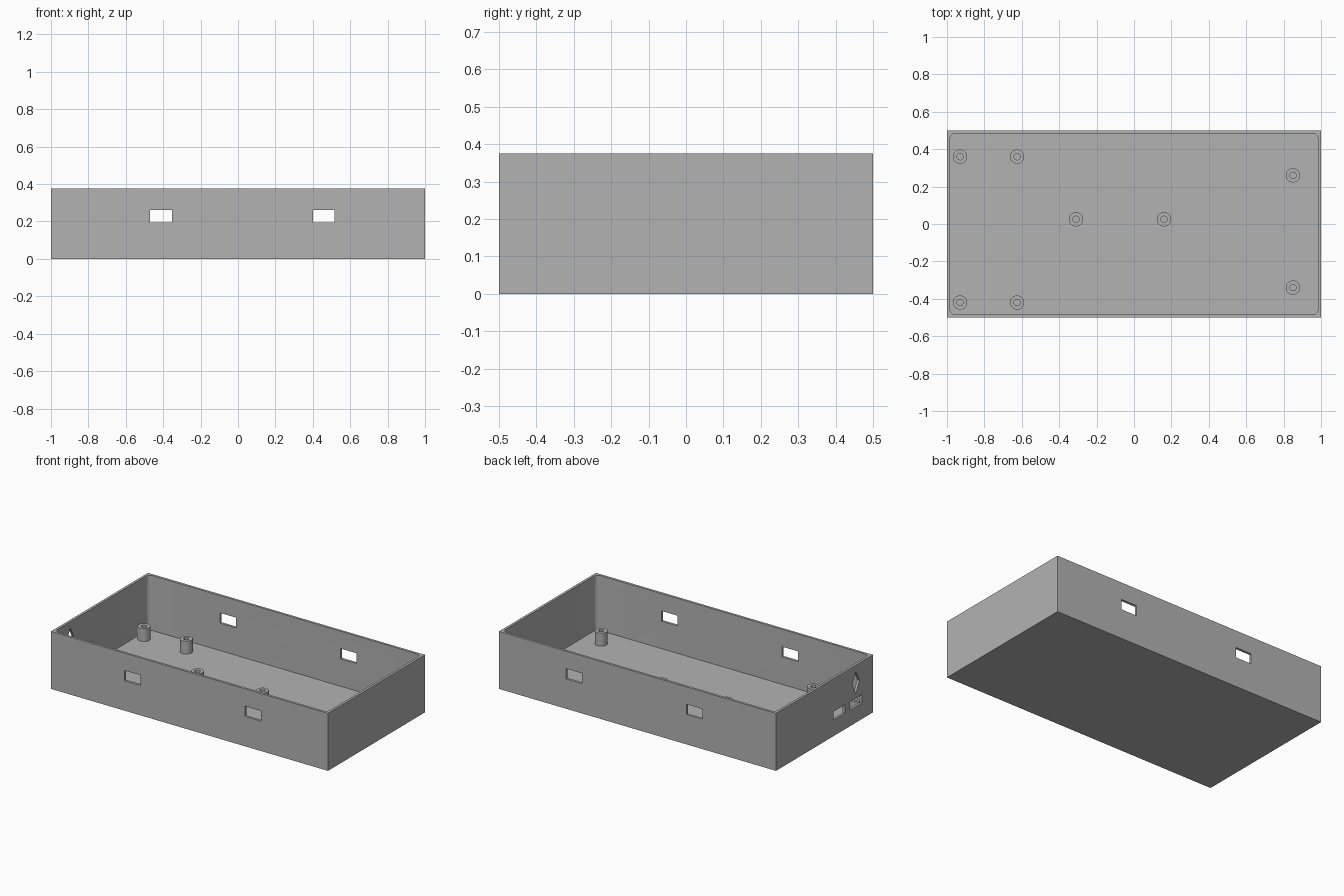
import bpy, bmesh, math
from mathutils import Matrix, Vector

if "Cube" in bpy.data.objects:
    bpy.data.objects.remove(bpy.data.objects["Cube"])

LENGTH, WIDTH, HEIGHT, WALL = 2.0, 1.0, 0.375, 0.016

grey = bpy.data.materials.new("plain grey")
grey.use_nodes = True
grey.diffuse_color = (0.45, 0.45, 0.45, 1)
grey.node_tree.nodes["Principled BSDF"].inputs["Base Color"].default_value = grey.diffuse_color


def finish(bm, name):
    bmesh.ops.recalc_face_normals(bm, faces=bm.faces)
    mesh = bpy.data.meshes.new(name)
    bm.to_mesh(mesh)
    bm.free()
    mesh.materials.append(grey)
    obj = bpy.data.objects.new(name, mesh)
    bpy.context.collection.objects.link(obj)
    return obj


def box(name, low, high, corner=0):
    """Box between two corners, with optional rounded upright edges."""
    low, high = Vector(low), Vector(high)
    bm = bmesh.new()
    bmesh.ops.create_cube(bm, size=1, matrix=Matrix.Translation((low + high) / 2)
                          @ Matrix.Diagonal((high - low).to_4d()))
    if corner:
        upright = [e for e in bm.edges
                   if abs(e.verts[0].co.z - e.verts[1].co.z) > 0.01]
        bmesh.ops.bevel(bm, geom=upright, offset=corner, segments=6,
                        profile=0.5, affect='EDGES')
    return finish(bm, name)


def cut(target, cutter):
    mod = target.modifiers.new("cut", 'BOOLEAN')
    mod.operation, mod.solver, mod.object = 'DIFFERENCE', 'EXACT', cutter
    bpy.context.view_layer.objects.active = target
    bpy.ops.object.modifier_apply(modifier=mod.name)
    bpy.data.objects.remove(cutter)


def smooth(obj):
    bpy.ops.object.select_all(action='DESELECT')
    obj.select_set(True)
    bpy.context.view_layer.objects.active = obj
    bpy.ops.object.shade_smooth_by_angle(angle=math.radians(30))


# Open tray with rounded inner corners
X, Y = LENGTH / 2, WIDTH / 2
tray = box("tray", (-X, -Y, 0), (X, Y, HEIGHT))
cut(tray, box("cavity", (WALL - X, WALL - Y, WALL), (X - WALL, Y - WALL, HEIGHT + 0.1), 0.03))

# Matching windows through the two long walls
for left in (-0.47, 0.4):
    cut(tray, box("window", (left, -Y - 0.1, 0.195), (left + 0.116, Y + 0.1, 0.262)))

# Two ports in the end wall
for y0, y1 in ((-0.21, -0.093), (-0.385, -0.26)):
    cut(tray, box("port", (-X - 0.1, y0, 0.105), (-X + 0.04, y1, 0.16)))

# Diamond opening above the second port
bm = bmesh.new()
outline = [(-0.36, 0.262), (-0.323, 0.335), (-0.286, 0.262), (-0.323, 0.19)]
face = bm.faces.new([bm.verts.new((-X - 0.1, y, z)) for y, z in outline])
end = bmesh.ops.extrude_face_region(bm, geom=[face])["geom"]
bmesh.ops.translate(bm, vec=(0.14, 0, 0),
                    verts=[v for v in end if isinstance(v, bmesh.types.BMVert)])
cut(tray, finish(bm, "diamond"))
smooth(tray)


def standoff(name, x, y, outer=0.038, bore=0.017, top=0.1, sides=32):
    """Hollow screw post turned from a profile."""
    bm = bmesh.new()
    profile = [(bore, WALL), (bore, top), (outer, top), (outer, WALL)]
    verts = [bm.verts.new((r, 0, z)) for r, z in profile]
    edges = [bm.edges.new(pair) for pair in zip(verts, verts[1:])]
    bmesh.ops.spin(bm, geom=verts + edges, cent=(0, 0, 0), axis=(0, 0, 1),
                   angle=math.tau, steps=sides)
    bmesh.ops.remove_doubles(bm, verts=bm.verts, dist=0.0005)
    bmesh.ops.translate(bm, verts=bm.verts, vec=(x, y, 0))
    smooth(finish(bm, name))


# Screw posts on the floor
posts = [(x, y) for x in (-0.93, -0.625) for y in (-0.42, 0.36)]
posts += [(-0.31, 0.025), (0.16, 0.025), (0.85, 0.26), (0.85, -0.34)]
for i, (x, y) in enumerate(posts, 1):
    standoff(f"screw_post_{i}", x, y)
